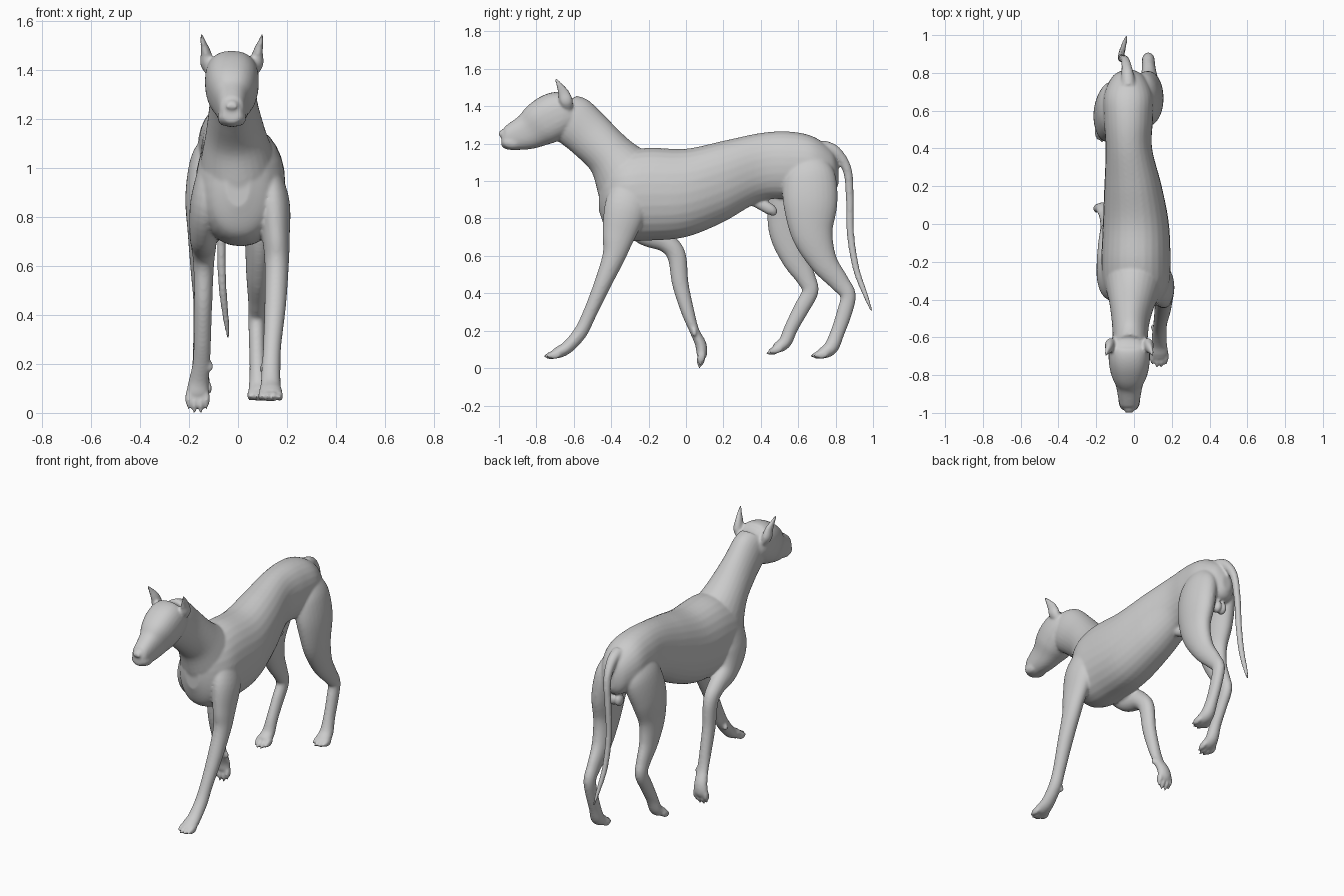
import bpy, bmesh, math
from mathutils import Vector, Matrix

body = bmesh.new()
HX = -0.025  # head centre line


def spline(rows, t):
    """Catmull-Rom through rows of numbers."""
    i = min(int(t), len(rows) - 2)
    f = t - i
    p = [rows[max(0, min(len(rows) - 1, i + k))] for k in (-1, 0, 1, 2)]
    return [0.5 * (2 * b + (c - a) * f + (2 * a - 5 * b + 4 * c - d) * f * f
                   + (3 * b - a - 3 * c + d) * f ** 3) for a, b, c, d in zip(*p)]


def loft(rows, n=28, power=2.0, upright=False, steps=6):
    """Closed tube; rows are (x, y, z, side radius, depth radius)."""
    total = (len(rows) - 1) * steps
    pts = [spline(rows, k / steps) for k in range(total + 1)]
    rings = []
    for k, p in enumerate(pts):
        a, b = pts[max(k - 1, 0)], pts[min(k + 1, total)]
        t = Vector((0, 1, 0)) if upright else (Vector(b[:3]) - Vector(a[:3])).normalized()
        side = (Vector((1, 0, 0)) - t * t.x).normalized()
        deep = t.cross(side)
        ring = []
        for j in range(n):
            ang = 2 * math.pi * j / n
            c, s = math.cos(ang), math.sin(ang)
            u = math.copysign(abs(c) ** (2 / power), c) * max(p[3], 0.003)
            v = math.copysign(abs(s) ** (2 / power), s) * max(p[4], 0.003)
            ring.append(body.verts.new(Vector(p[:3]) + side * u + deep * v))
        rings.append(ring)
    faces = [body.faces.new((r[j], r[(j + 1) % n], q[(j + 1) % n], q[j]))
             for r, q in zip(rings, rings[1:]) for j in range(n)]
    faces += [body.faces.new(rings[0]), body.faces.new(rings[-1])]
    bmesh.ops.recalc_face_normals(body, faces=faces)


def ball(loc, size, pitch=0.0):
    m = Matrix.Translation(loc) @ Matrix.Rotation(pitch, 4, 'X') @ Matrix.Diagonal((*size, 1))
    bmesh.ops.create_uvsphere(body, u_segments=16, v_segments=10, radius=1, matrix=m)


def toes(x, y, z, pitch):
    """Four toes in an arc, the middle pair further forward."""
    fwd = Vector((0, -math.cos(pitch), -math.sin(pitch)))
    for i in (-1.5, -0.5, 0.5, 1.5):
        push = 0.018 if abs(i) < 1 else 0.0
        c = Vector((x + i * 0.025, y, z)) + fwd * push
        ball(c, (0.0135, 0.036, 0.022), pitch)
        ball(c + fwd * 0.032, (0.007, 0.016, 0.009), pitch)


# torso: upright sections from breast to rump
loft([(0, -.465, .93, .05, .09), (.005, -.42, .92, .125, .19), (.01, -.33, .92, .175, .235),
      (.01, -.2, .93, .183, .248), (.01, 0, .937, .175, .236), (-.005, .2, .998, .152, .217),
      (-.027, .4, 1.075, .123, .182), (-.03, .55, 1.085, .13, .18), (-.03, .68, 1.08, .13, .158),
      (-.03, .78, 1.05, .085, .115), (-.03, .815, 1.03, .03, .05)], upright=True, power=2.15)

# neck
loft([(-.022, -.66, 1.375, .085, .11), (-.02, -.61, 1.33, .092, .135), (-.018, -.515, 1.245, .1, .13),
      (-.01, -.405, 1.135, .123, .132), (.0, -.31, 1.01, .155, .185), (.005, -.25, .92, .15, .19)])

# skull and muzzle
loft([(HX, -.565, 1.4, .05, .045), (HX, -.62, 1.37, .098, .1), (HX, -.69, 1.352, .11, .126),
      (HX, -.77, 1.31, .101, .122), (HX, -.84, 1.268, .074, .1), (HX, -.91, 1.242, .06, .079),
      (HX, -.96, 1.228, .05, .061), (HX, -.985, 1.228, .034, .038)], power=2.4)
ball((HX, -.975, 1.253), (.03, .026, .024))  # nose
for s in (-1, 1):
    ball((HX + s * .056, -.795, 1.385), (.03, .03, .018), .5)       # brow
    ball((HX + s * .062, -.81, 1.362), (.016, .018, .011))          # eye
    ball((HX + s * .032, -.93, 1.205), (.026, .055, .034), -.1)     # lip
    ball((HX + s * .014, -.995, 1.25), (.009, .008, .009))          # nostril wing
    # ear
    loft([(HX + s * .085, -.628, 1.385, .018, .024), (HX + s * .101, -.64, 1.425, .028, .036),
          (HX + s * .106, -.655, 1.47, .021, .031), (HX + s * .118, -.678, 1.515, .011, .017),
          (HX + s * .125, -.697, 1.548, .005, .007)], n=16)

# front leg reaching forward (+x side)
loft([(.1, -.27, 1.0, .06, .1), (.14, -.32, .86, .07, .115), (.155, -.36, .71, .056, .088),
      (.158, -.385, .6, .049, .062), (.152, -.45, .44, .044, .045), (.14, -.52, .28, .037, .037),
      (.135, -.565, .19, .038, .037), (.133, -.63, .115, .041, .034), (.133, -.68, .085, .048, .031),
      (.133, -.71, .075, .04, .022)])
toes(.133, -.7, .07, .12)
ball((.1, -.545, .18), (.012, .014, .022))

# front leg pushing back (-x side)
loft([(-.1, -.27, 1.0, .06, .11), (-.13, -.28, .86, .064, .12), (-.14, -.215, .74, .058, .085),
      (-.14, -.105, .672, .05, .055), (-.14, -.05, .6, .042, .05), (-.142, -.03, .45, .037, .044),
      (-.145, .01, .3, .035, .035), (-.15, .045, .2, .036, .026), (-.16, .078, .13, .041, .03),
      (-.165, .085, .08, .046, .029), (-.165, .083, .055, .035, .02)])
toes(-.165, .082, .06, 1.4)
ball((-.113, .045, .19), (.012, .014, .022))

# hind leg trailing (+x side)
loft([(.04, .65, 1.1, .06, .1), (.055, .66, 1.02, .08, .14), (.078, .665, .88, .078, .145),
      (.088, .675, .72, .062, .112), (.083, .735, .57, .05, .075), (.078, .82, .46, .037, .053),
      (.076, .866, .39, .034, .042), (.077, .848, .3, .033, .041), (.08, .81, .19, .033, .038),
      (.085, .775, .11, .041, .039), (.088, .73, .08, .047, .03), (.088, .705, .07, .04, .02)])
toes(.088, .728, .072, .1)

# hind leg swinging forward (-x side)
loft([(-.09, .64, 1.1, .06, .1), (-.115, .62, 1.02, .08, .14), (-.138, .575, .88, .077, .14),
      (-.145, .553, .73, .06, .11), (-.147, .585, .59, .047, .076), (-.147, .642, .48, .037, .052),
      (-.148, .664, .41, .034, .044), (-.15, .618, .32, .033, .042), (-.152, .565, .22, .033, .037),
      (-.155, .53, .14, .039, .035), (-.157, .49, .11, .046, .029), (-.157, .475, .1, .038, .02)])
toes(-.157, .487, .1, .4)

# tail
loft([(-.03, .73, 1.18, .04, .04), (-.035, .8, 1.155, .032, .032), (-.045, .862, 1.06, .023, .025),
      (-.06, .876, .9, .02, .021), (-.068, .879, .72, .018, .02), (-.064, .91, .53, .017, .018),
      (-.05, .96, .39, .013, .014), (-.04, .993, .305, .006, .006)], n=16)

# belly sheath and rear
loft([(-.025, .33, .9, .02, .02), (-.028, .41, .87, .028, .03), (-.03, .46, .84, .026, .03),
      (-.03, .465, .815, .012, .012)], n=16)
for s in (-1, 1):
    ball((-.03 + s * .018, .745, .89), (.025, .035, .04))

# fuse all parts into one smooth skin
mesh = bpy.data.meshes.new("dog_body")
body.to_mesh(mesh)
body.free()
dog = bpy.data.objects.new("dog_body", mesh)
bpy.context.collection.objects.link(dog)
remesh = dog.modifiers.new("fuse", 'REMESH')
remesh.mode = 'VOXEL'
remesh.voxel_size = 0.0075
remesh.use_smooth_shade = True
smooth = dog.modifiers.new("soften", 'SMOOTH')
smooth.factor = 0.5
smooth.iterations = 7
